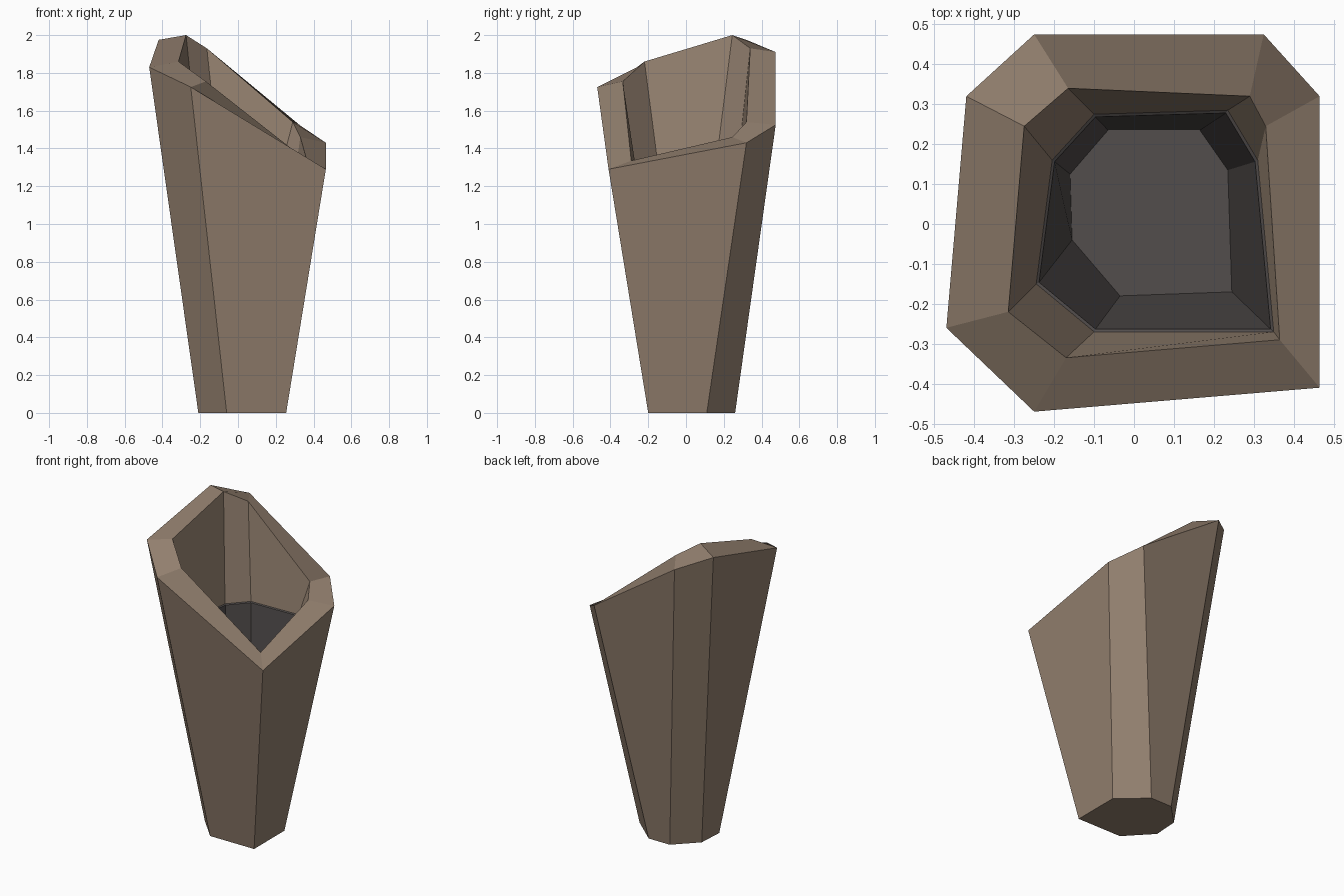
import bpy, bmesh

if "Cube" in bpy.data.objects:
    bpy.data.objects.remove(bpy.data.objects["Cube"])

def material(name, rgb):
    m = bpy.data.materials.new(name)
    m.diffuse_color = (*rgb, 1)
    m.use_nodes = True
    m.node_tree.nodes["Principled BSDF"].inputs["Base Color"].default_value = m.diffuse_color
    return m

def loft(name, rings, mat, cap_start=False, cap_end=False):
    """Bridge matching rings of points with quads."""
    bm = bmesh.new()
    vs = [[bm.verts.new(p) for p in r] for r in rings]
    n = len(rings[0])
    for a, b in zip(vs, vs[1:]):
        for i in range(n):
            j = (i + 1) % n
            bm.faces.new((a[i], a[j], b[j], b[i]))
    if cap_start:
        bm.faces.new(vs[0][::-1])
    if cap_end:
        bm.faces.new(vs[-1])
    me = bpy.data.meshes.new(name)
    bm.to_mesh(me)
    bm.free()
    me.materials.append(mat)
    ob = bpy.data.objects.new(name, me)
    bpy.context.collection.objects.link(ob)
    return ob

def flat(points, z):
    return [(x, y, z) for x, y in points]

clay = material("warm taupe clay", (0.29, 0.215, 0.158))
dark = material("dark grey liner", (0.085, 0.075, 0.073))

# seven-sided rings, counter-clockwise from the front left corner
base = flat([(-.06, -.2), (.255, -.2), (.255, .11), (.085, .26),
             (-.066, .26), (-.2, .125), (-.21, -.04)], 0)
rim_outer = [(-.25, -.47, 1.725), (.465, -.41, 1.29), (.465, .32, 1.43), (.325, .475, 1.525),
             (-.25, .475, 1.91), (-.42, .32, 1.975), (-.47, -.26, 1.83)]
rim_inner = [(-.17, -.335, 1.755), (.365, -.29, 1.335), (.33, .245, 1.46), (.29, .32, 1.54),
             (-.165, .34, 1.93), (-.275, .245, 2.0), (-.315, -.22, 1.86)]
ledge = [(-.10, -.27), (.35, -.27), (.31, .16), (.235, .285),
         (-.10, .275), (-.205, .16), (-.245, -.15)]
floor = [(-.035, -.18), (.245, -.17), (.235, .135), (.165, .235),
         (-.065, .235), (-.16, .125), (-.155, -.04)]

# slanted planter shell, with the inside wall down to the liner
loft("planter_shell", [base, rim_outer, rim_inner, flat(ledge, 1.325)], clay, cap_start=True)

# dark liner: thin lip, tapering walls and flat floor
lip = [(x * .975 + .001, y * .975) for x, y in ledge]
loft("planter_liner", [flat(ledge, 1.325), flat(lip, 1.32), flat(floor, .7)], dark, cap_end=True)
